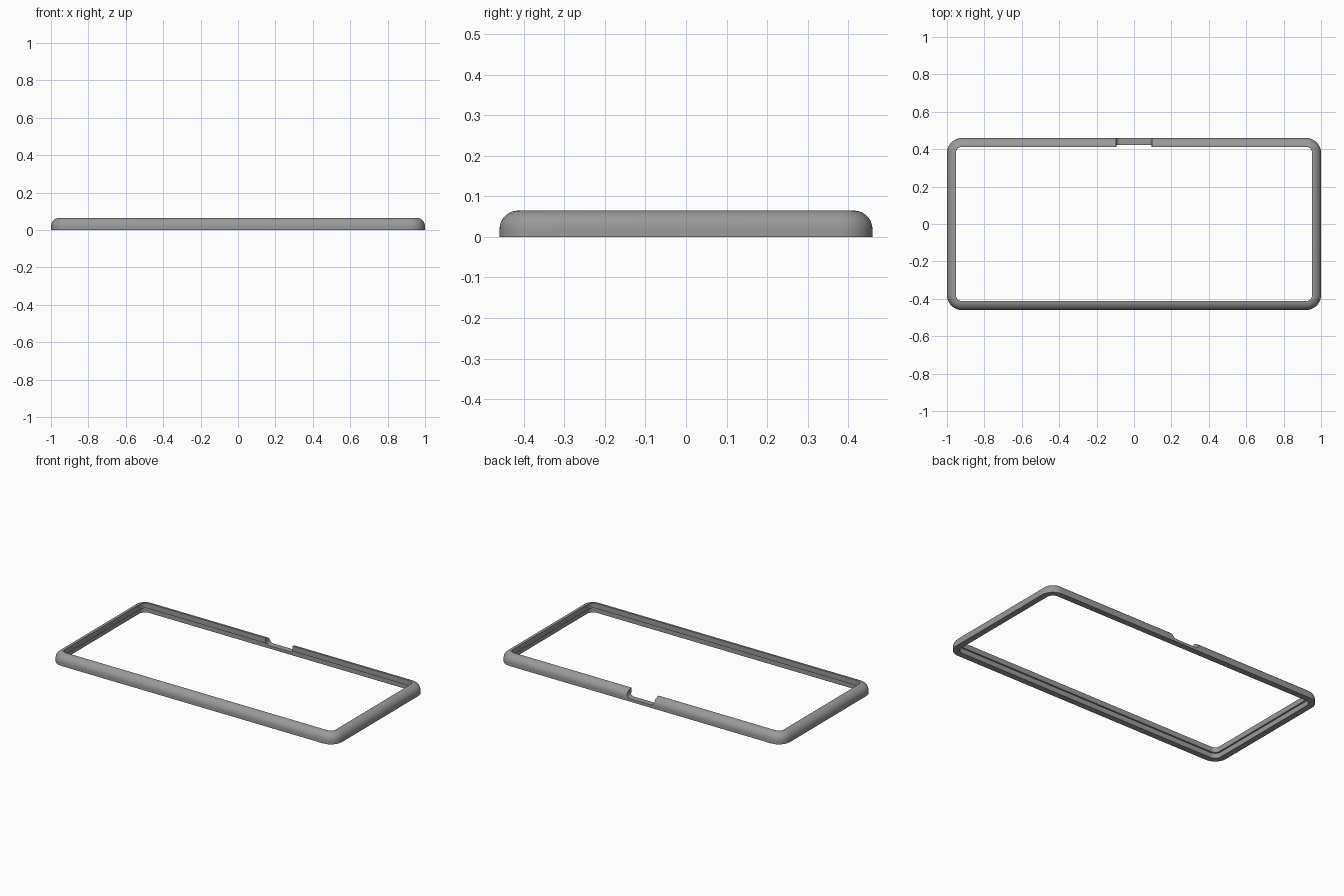
import bpy, bmesh, math

if "Cube" in bpy.data.objects:
    bpy.data.objects.remove(bpy.data.objects["Cube"])

HALF_X, HALF_Y, CORNER = 1.0, 0.46, 0.08
HEIGHT, ROUND = 0.065, 0.046       # rail height and outer edge rounding
LIP, WALL, STEP = 0.048, 0.038, 0.032   # upper lip width, lower wall width, step height

grey = bpy.data.materials.new("mid grey")
grey.diffuse_color = (0.32, 0.32, 0.32, 1)
grey.use_nodes = True
grey.node_tree.nodes["Principled BSDF"].inputs["Base Color"].default_value = grey.diffuse_color


def make_object(name, bm):
    bmesh.ops.recalc_face_normals(bm, faces=bm.faces)
    mesh = bpy.data.meshes.new(name)
    bm.to_mesh(mesh)
    bm.free()
    mesh.materials.append(grey)
    obj = bpy.data.objects.new(name, mesh)
    bpy.context.collection.objects.link(obj)
    return obj


# Rail cross-section: (distance inward from the outer outline, height)
profile = [(0, 0)]
for i in range(11):
    a = math.pi / 2 * i / 10
    profile.append((ROUND * (1 - math.cos(a)), HEIGHT - ROUND + ROUND * math.sin(a)))
profile += [(LIP, HEIGHT), (LIP, STEP), (WALL, STEP), (WALL, 0)]

# Path around the rounded rectangle: corner centre and outward direction
path = []
for k, (sx, sy) in enumerate([(1, 1), (-1, 1), (-1, -1), (1, -1)]):
    for i in range(13):
        a = math.pi / 2 * (k + i / 12)
        path.append((sx * (HALF_X - CORNER), sy * (HALF_Y - CORNER), math.cos(a), math.sin(a)))

# Frame: sweep the cross-section around the path
bm = bmesh.new()
rings = [[bm.verts.new((cx + (CORNER - d) * dx, cy + (CORNER - d) * dy, z))
          for d, z in profile] for cx, cy, dx, dy in path]
n = len(profile)
for i, ring in enumerate(rings):
    nxt = rings[(i + 1) % len(rings)]
    for j in range(n):
        k = (j + 1) % n
        bm.faces.new((ring[j], nxt[j], nxt[k], ring[k]))
frame = make_object("frame", bm)

# Notch cutter: slot with rounded lower corners, through the back rail
NOTCH, FLOOR, FILLET = 0.096, 0.018, 0.024
right = [(NOTCH, 0.1)]
for i in range(9):
    a = math.pi / 2 * i / 8
    right.append((NOTCH - FILLET * (1 - math.cos(a)), FLOOR + FILLET * (1 - math.sin(a))))
outline = right + [(-x, z) for x, z in reversed(right)]
bm = bmesh.new()
face = bm.faces.new([bm.verts.new((x, 0.36, z)) for x, z in outline])
out = bmesh.ops.extrude_face_region(bm, geom=[face])
bmesh.ops.translate(bm, vec=(0, 0.16, 0),
                    verts=[v for v in out["geom"] if isinstance(v, bmesh.types.BMVert)])
cutter = make_object("notch_cutter", bm)

# Cut the notch and drop the cutter
cut = frame.modifiers.new("notch", 'BOOLEAN')
cut.operation, cut.solver, cut.object = 'DIFFERENCE', 'EXACT', cutter
bpy.context.view_layer.objects.active = frame
frame.select_set(True)
bpy.ops.object.modifier_apply(modifier=cut.name)
bpy.data.objects.remove(cutter, do_unlink=True)

bpy.ops.object.shade_smooth_by_angle(angle=math.radians(35))
